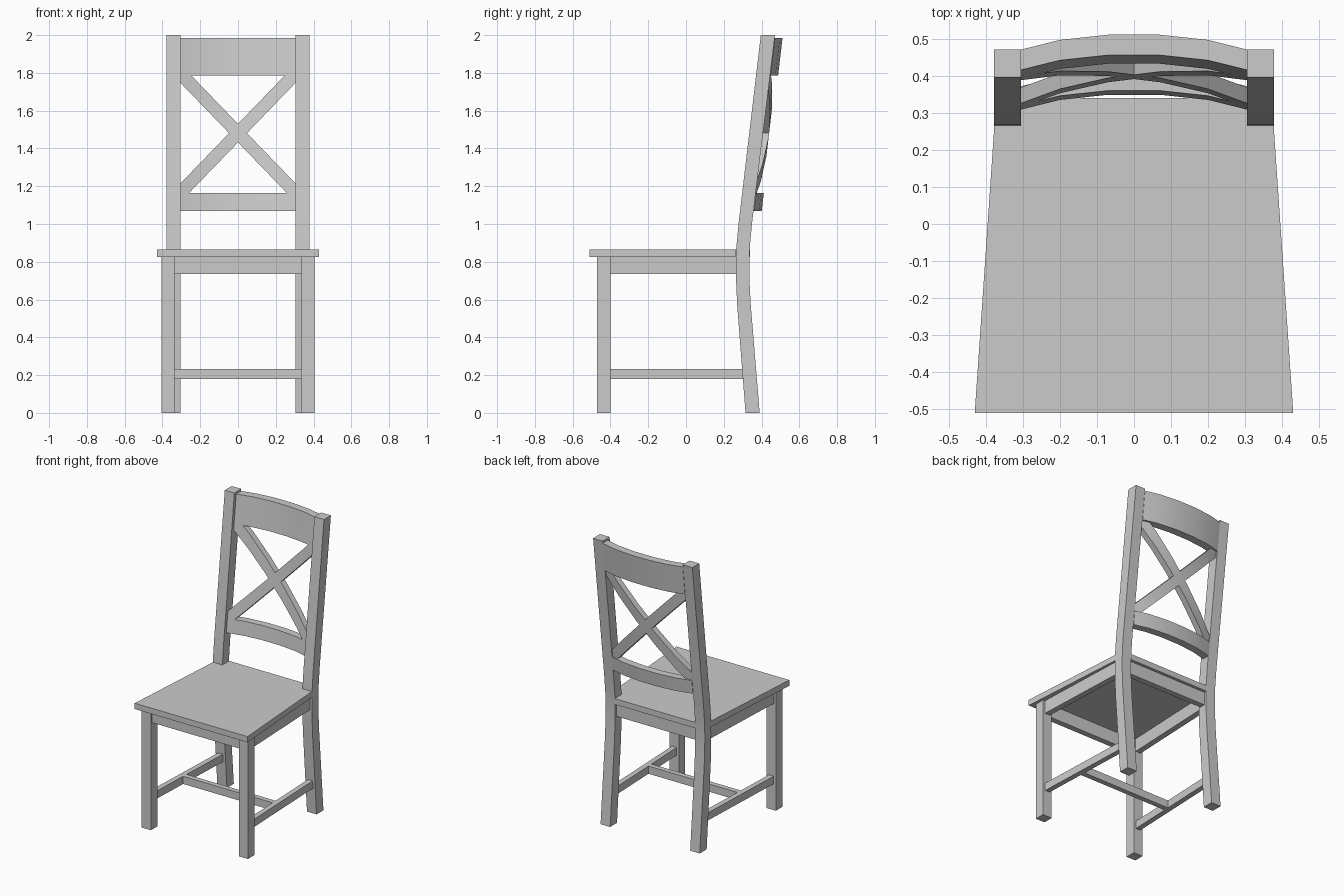
import bpy, bmesh

if "Cube" in bpy.data.objects:
    bpy.data.objects.remove(bpy.data.objects["Cube"])


def make(name, verts, faces, mirror=False, smooth=False):
    me = bpy.data.meshes.new(name)
    me.from_pydata(verts, [], faces)
    bm = bmesh.new()
    bm.from_mesh(me)
    bmesh.ops.recalc_face_normals(bm, faces=bm.faces)
    bm.to_mesh(me)
    bm.free()
    ob = bpy.data.objects.new(name, me)
    bpy.context.collection.objects.link(ob)
    if mirror:
        ob.modifiers.new("mirror", 'MIRROR')
    if smooth:
        bpy.ops.object.select_all(action='DESELECT')
        ob.select_set(True)
        bpy.context.view_layer.objects.active = ob
        bpy.ops.object.shade_smooth_by_angle(angle=0.5)
    return ob


def prism(name, outline, z0, z1, mirror=False):
    """Extrude an XY outline upward."""
    n = len(outline)
    verts = [(x, y, z) for z in (z0, z1) for x, y in outline]
    faces = [tuple(range(n)), tuple(range(n, 2 * n))]
    faces += [(i, (i + 1) % n, n + (i + 1) % n, n + i) for i in range(n)]
    return make(name, verts, faces, mirror)


def rect(x0, x1, y0, y1):
    return [(x0, y0), (x1, y0), (x1, y1), (x0, y1)]


def loft(name, rings, mirror=False):
    """Skin a run of four-point sections and cap both ends."""
    verts = [p for r in rings for p in r]
    n = len(verts)
    faces = [(0, 1, 2, 3), (n - 4, n - 3, n - 2, n - 1)]
    for i in range(0, n - 4, 4):
        faces += [(i + j, i + (j + 1) % 4, i + 4 + (j + 1) % 4, i + 4 + j)
                  for j in range(4)]
    return make(name, verts, faces, mirror, smooth=True)


# Seat, tapered and notched around the back posts
half = [(0.43, -0.51), (0.377, 0.266), (0.305, 0.266), (0.305, 0.34)]
prism("seat", half + [(-x, y) for x, y in reversed(half)], 0.825, 0.865)

# Front legs
prism("front_legs", rect(0.335, 0.405, -0.47, -0.40), 0, 0.825, True)

# Bent back posts: front y, back y, z
post = [(0.315, 0.39, 0), (0.271, 0.343, 0.57), (0.266, 0.337, 0.68),
        (0.265, 0.335, 0.78), (0.267, 0.338, 0.88), (0.278, 0.349, 1.0),
        (0.396, 0.471, 2.0)]
loft("back_posts", [[(0.305, f, z), (0.378, f, z), (0.378, b, z), (0.305, b, z)]
                    for f, b, z in post], True)


# Rails running front to back, following the seat taper
def side_bar(name, y1, w, z0, z1):
    a, b = 0.37, 0.342
    prism(name, [(a - w, -0.41), (a + w, -0.41), (b + w, y1), (b - w, y1)],
          z0, z1, True)


side_bar("side_aprons", 0.275, 0.02, 0.735, 0.825)
side_bar("side_stretchers", 0.31, 0.018, 0.18, 0.233)

# Rails running across
prism("front_apron", rect(-0.34, 0.34, -0.455, -0.415), 0.735, 0.825)
prism("back_apron", rect(-0.31, 0.31, 0.28, 0.32), 0.735, 0.825)
prism("cross_stretcher", rect(-0.345, 0.345, -0.11, -0.075), 0.18, 0.233)

# Curved, leaning backrest: front y at height 1.985 per x
CURVE = [(0.07, 0.456), (0.2, 0.442), (0.305, 0.416)]
LEAN = 0.117


def front_y(x, z):
    x = abs(x)
    y = CURVE[0][1]
    for (x0, y0), (x1, y1) in zip(CURVE, CURVE[1:]):
        if x > x0:
            y = y0 + (y1 - y0) * (x - x0) / (x1 - x0)
    return y + LEAN * (z - 1.985)


def panel(name, low, high, thick, extra=(), side=1):
    xs = sorted([-0.305, -0.2, -0.07, 0.07, 0.2, 0.305, *extra])
    rings = []
    for x in xs:
        a, b = low(x), high(x)
        rings.append([(side * x, front_y(x, z) + t, z)
                      for z, t in ((a, 0), (b, 0), (b, thick), (a, thick))])
    loft(name, rings)


panel("top_rail", lambda x: 1.787, lambda x: 1.985, 0.055)
panel("lower_rail", lambda x: 1.07, lambda x: 1.165, 0.052)

# Crossed braces, trimmed by the rails
for name, side in (("brace_a", 1), ("brace_b", -1)):
    panel(name, lambda x: max(1.165, 1.432 - 1.035 * x),
          lambda x: min(1.787, 1.53 - 1.035 * x), 0.043,
          (-0.248, 0.258), side)
